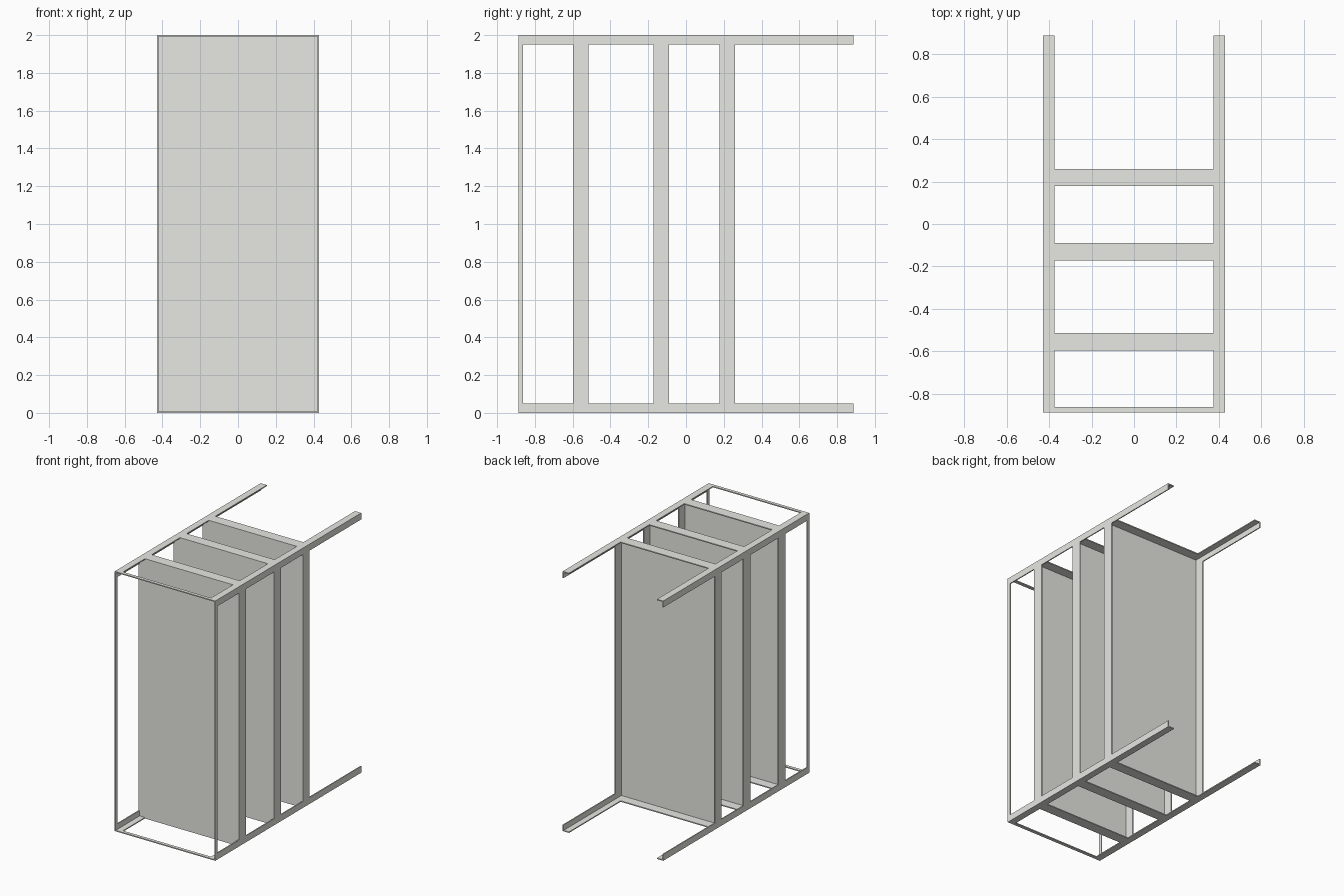
import bpy, bmesh
from mathutils import Matrix, Vector

if "Cube" in bpy.data.objects:
    bpy.data.objects.remove(bpy.data.objects["Cube"])

W, D, H = 0.428, 0.888, 2.0   # half width, half depth, height
T = 0.008                     # sheet thickness
LEG_X, LEG_Z = 0.053, 0.05    # angle rail legs

paint = bpy.data.materials.new("light_grey_paint")
paint.diffuse_color = (0.8, 0.8, 0.76, 1)
paint.use_nodes = True
paint.node_tree.nodes["Principled BSDF"].inputs["Base Color"].default_value = paint.diffuse_color


def make_object(name, bm):
    bmesh.ops.recalc_face_normals(bm, faces=bm.faces)
    mesh = bpy.data.meshes.new(name)
    bm.to_mesh(mesh)
    bm.free()
    mesh.materials.append(paint)
    obj = bpy.data.objects.new(name, mesh)
    bpy.context.collection.objects.link(obj)
    return obj


def extrude_profile(name, pts, y0, y1):
    """Extrude an (x, z) outline along y."""
    bm = bmesh.new()
    face = bm.faces.new([bm.verts.new((x, y0, z)) for x, z in pts])
    res = bmesh.ops.extrude_face_region(bm, geom=[face])
    verts = [v for v in res["geom"] if isinstance(v, bmesh.types.BMVert)]
    bmesh.ops.translate(bm, verts=verts, vec=(0, y1 - y0, 0))
    return make_object(name, bm)


def add_box(bm, lo, hi):
    lo, hi = Vector(lo), Vector(hi)
    m = Matrix.Translation((lo + hi) / 2) @ Matrix.Diagonal((*(hi - lo), 1))
    bmesh.ops.create_cube(bm, size=1, matrix=m)


def tray(name, y0, y1):
    """Folded sheet: front plate with a rim all round, open to the back."""
    bm = bmesh.new()
    add_box(bm, (-W, y0, 0), (W, y1, H))
    back = max(bm.faces, key=lambda f: f.calc_center_median().y)
    bmesh.ops.inset_individual(bm, faces=[back], thickness=T, use_even_offset=True)
    res = bmesh.ops.extrude_face_region(bm, geom=[back])
    verts = [v for v in res["geom"] if isinstance(v, bmesh.types.BMVert)]
    bmesh.ops.translate(bm, verts=verts, vec=(0, y0 + T - y1, 0))
    bmesh.ops.delete(bm, geom=[back], context='FACES_ONLY')
    return make_object(name, bm)


# Four angle rails along the outer corners
for sx, side in ((-1, "left"), (1, "right")):
    for top, level in ((False, "bottom"), (True, "top")):
        prof = [(W, 0), (W, LEG_Z), (W - T, LEG_Z), (W - T, T), (W - LEG_X, T), (W - LEG_X, 0)]
        pts = [(sx * x, H - z if top else z) for x, z in prof]
        extrude_profile(f"{level}_{side}_rail", pts, -D, D)

# Three upright trays
for i, y in enumerate((-0.597, -0.172, 0.178)):
    tray(f"panel_tray_{i + 1}", y, y + 0.082)

# Thin open rim at the front
bm = bmesh.new()
y0, y1 = -D, -D + 0.025
for x in (-W, W - T):
    add_box(bm, (x, y0, 0), (x + T, y1, H))
for z in (0, H - T):
    add_box(bm, (-W + T, y0, z), (W - T, y1, z + T))
make_object("front_rim", bm)
